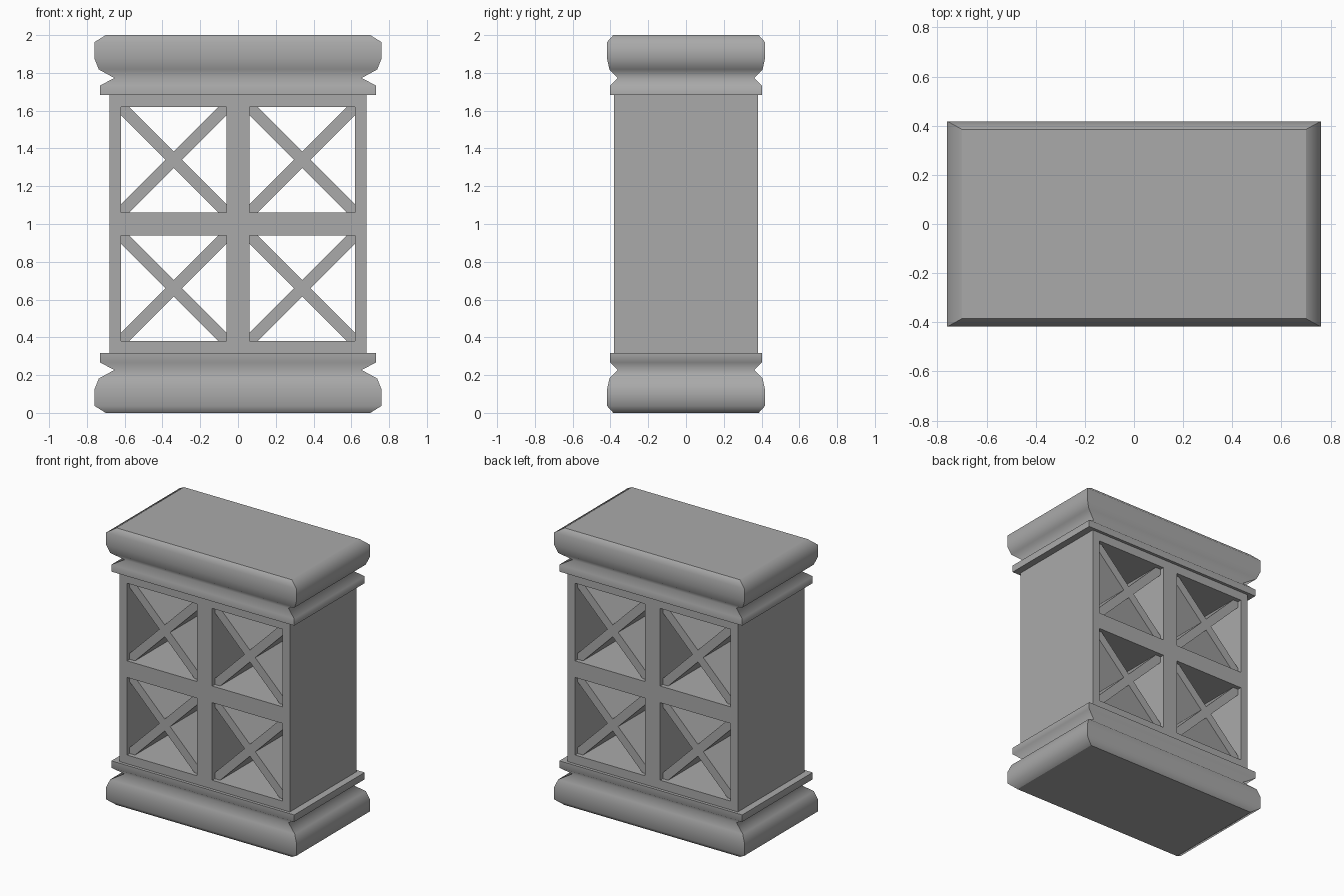
import bpy
import bmesh

if "Cube" in bpy.data.objects:
    bpy.data.objects.remove(bpy.data.objects["Cube"], do_unlink=True)

GREY = (0.4, 0.4, 0.4, 1)
stone = bpy.data.materials.new("mid grey stone")
stone.use_nodes = True
stone.diffuse_color = GREY
stone.node_tree.nodes["Principled BSDF"].inputs["Base Color"].default_value = GREY

HALF = 0.28           # half size of a window
DEPTH = 0.38          # half depth of the frame
BAR = 0.043           # half width of a cross bar, measured along x
RECESS = 0.03         # how far the crosses sit behind the frame face


def finish(bm, name):
    bmesh.ops.recalc_face_normals(bm, faces=bm.faces)
    mesh = bpy.data.meshes.new(name)
    bm.to_mesh(mesh)
    bm.free()
    mesh.materials.append(stone)
    obj = bpy.data.objects.new(name, mesh)
    bpy.context.collection.objects.link(obj)
    return obj


def extrude_back(bm, depth):
    """Give flat faces lying at y = -depth a full thickness of 2 * depth."""
    result = bmesh.ops.extrude_face_region(bm, geom=bm.faces[:], use_keep_orig=True)
    moved = [v for v in result["geom"] if isinstance(v, bmesh.types.BMVert)]
    bmesh.ops.translate(bm, verts=moved, vec=(0, 2 * depth, 0))


def moulding(name, profile):
    """Rectangular rings lofted through (half width, height) pairs."""
    bm = bmesh.new()
    rings = [[bm.verts.new((sx * w, sy * w * 0.55, z))
              for sx, sy in ((-1, -1), (1, -1), (1, 1), (-1, 1))]
             for w, z in profile]
    for a, b in zip(rings, rings[1:]):
        for i in range(4):
            j = (i + 1) % 4
            bm.faces.new((a[i], a[j], b[j], b[i])).smooth = True
    caps = [bm.faces.new(rings[0]), bm.faces.new(rings[-1])]
    # Mitred corners and flat caps stay crisp, the rounded sides stay soft
    for e in bm.edges:
        corner = abs(e.verts[0].co.z - e.verts[1].co.z) > 0.001
        if corner or any(f in caps for f in e.link_faces):
            e.smooth = False
    return finish(bm, name)


# Base and top mouldings share one mirrored profile
PROFILE = [(0.70, 0), (0.76, 0.037), (0.76, 0.125), (0.737, 0.182),
           (0.655, 0.227), (0.73, 0.267), (0.73, 0.317)]
moulding("base_moulding", PROFILE)
moulding("top_moulding", [(w, 2 - z) for w, z in PROFILE])

# Frame with four window openings
xs = [-0.68, -0.62, -0.06, 0.06, 0.62, 0.68]
zs = [0.3, 0.38, 0.94, 1.06, 1.62, 1.7]
bm = bmesh.new()
grid = [[bm.verts.new((x, -DEPTH, z)) for z in zs] for x in xs]
for i in range(5):
    for k in range(5):
        if i % 2 and k % 2:
            continue
        bm.faces.new((grid[i][k], grid[i + 1][k], grid[i + 1][k + 1], grid[i][k + 1]))
extrude_back(bm, DEPTH)
finish(bm, "window_frame")

# Deep diagonal cross in each window
for side, cx in (("right", -0.34), ("left", 0.34)):
    for level, cz in (("lower", 0.66), ("upper", 1.34)):
        bm = bmesh.new()
        outline = []
        a, b = HALF, HALF - BAR
        arm = [(BAR, 0), (a, b), (a, a), (b, a)]
        for turn in range(4):
            outline += arm
            arm = [(-z, x) for x, z in arm]
        bm.faces.new([bm.verts.new((cx + x, RECESS - DEPTH, cz + z)) for x, z in outline])
        extrude_back(bm, DEPTH - RECESS)
        finish(bm, f"{level}_{side}_cross")
